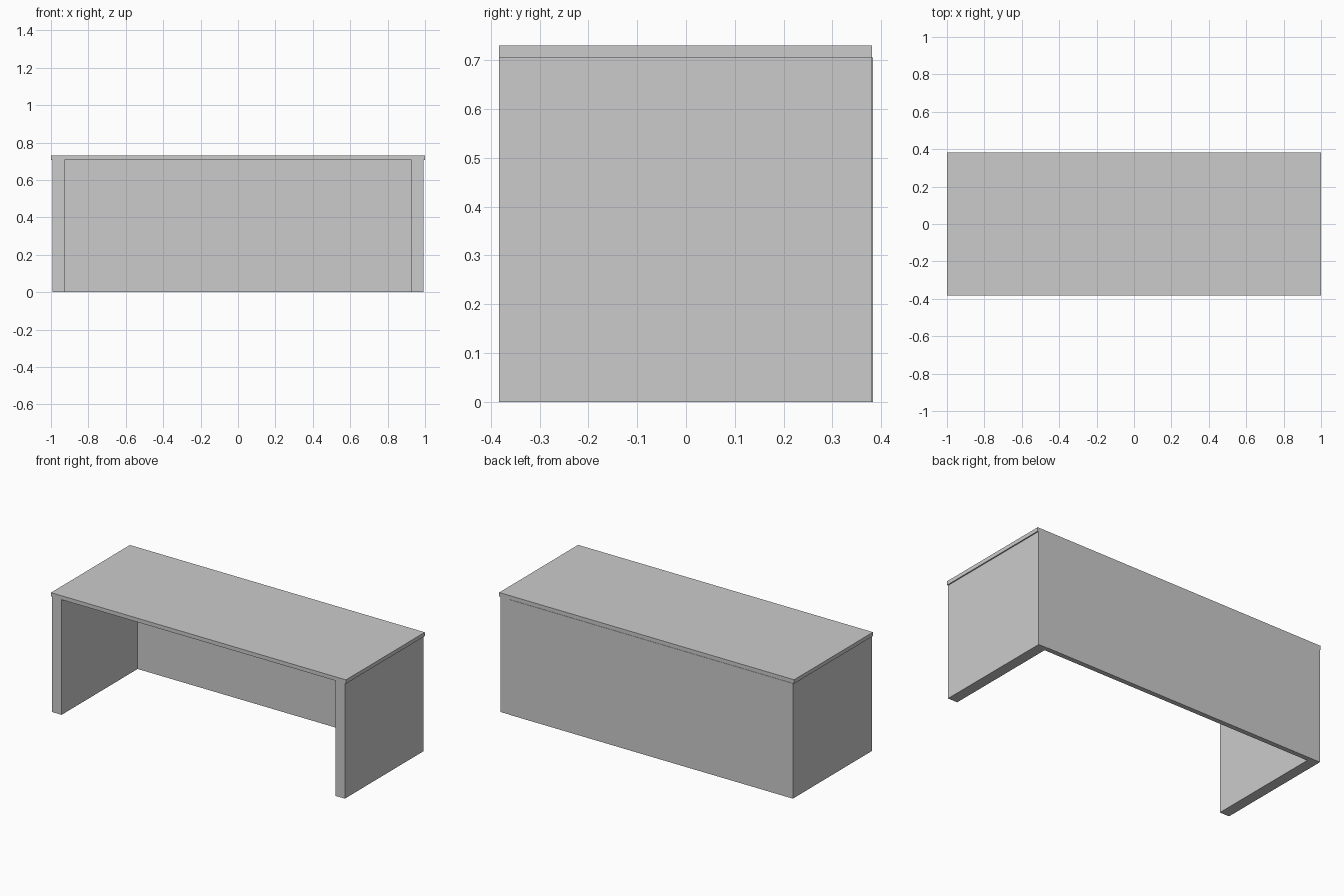
import bpy, bmesh
from mathutils import Vector

if "Cube" in bpy.data.objects:
    bpy.data.objects.remove(bpy.data.objects["Cube"])


def extrude_profile(name, pts, y0, y1):
    """Extrude an x/z outline along y."""
    bm = bmesh.new()
    face = bm.faces.new([bm.verts.new((x, y0, z)) for x, z in pts])
    ext = bmesh.ops.extrude_face_region(bm, geom=[face])
    moved = [v for v in ext["geom"] if isinstance(v, bmesh.types.BMVert)]
    bmesh.ops.translate(bm, verts=moved, vec=Vector((0, y1 - y0, 0)))
    bmesh.ops.recalc_face_normals(bm, faces=bm.faces)
    mesh = bpy.data.meshes.new(name)
    bm.to_mesh(mesh)
    bm.free()
    obj = bpy.data.objects.new(name, mesh)
    bpy.context.collection.objects.link(obj)
    return obj


TOP, UNDER = 0.73, 0.706      # worktop faces
OUTER, INNER = 0.993, 0.928   # leg faces
FRONT, BACK = -0.383, 0.381

# Worktop with two slab legs: mirrored half outline, with a tiny worktop overhang
half = [(INNER, UNDER), (INNER, 0), (OUTER, 0), (OUTER, UNDER), (1, UNDER), (1, TOP)]
outline = half + [(-x, z) for x, z in reversed(half)]
extrude_profile("desk_frame", outline, FRONT, BACK)

# Modesty panel closing the back, standing slightly proud of the frame
panel = [(-0.9925, 0), (INNER, 0), (INNER, UNDER), (-0.9925, UNDER)]
extrude_profile("back_panel", panel, 0.353, 0.383)
